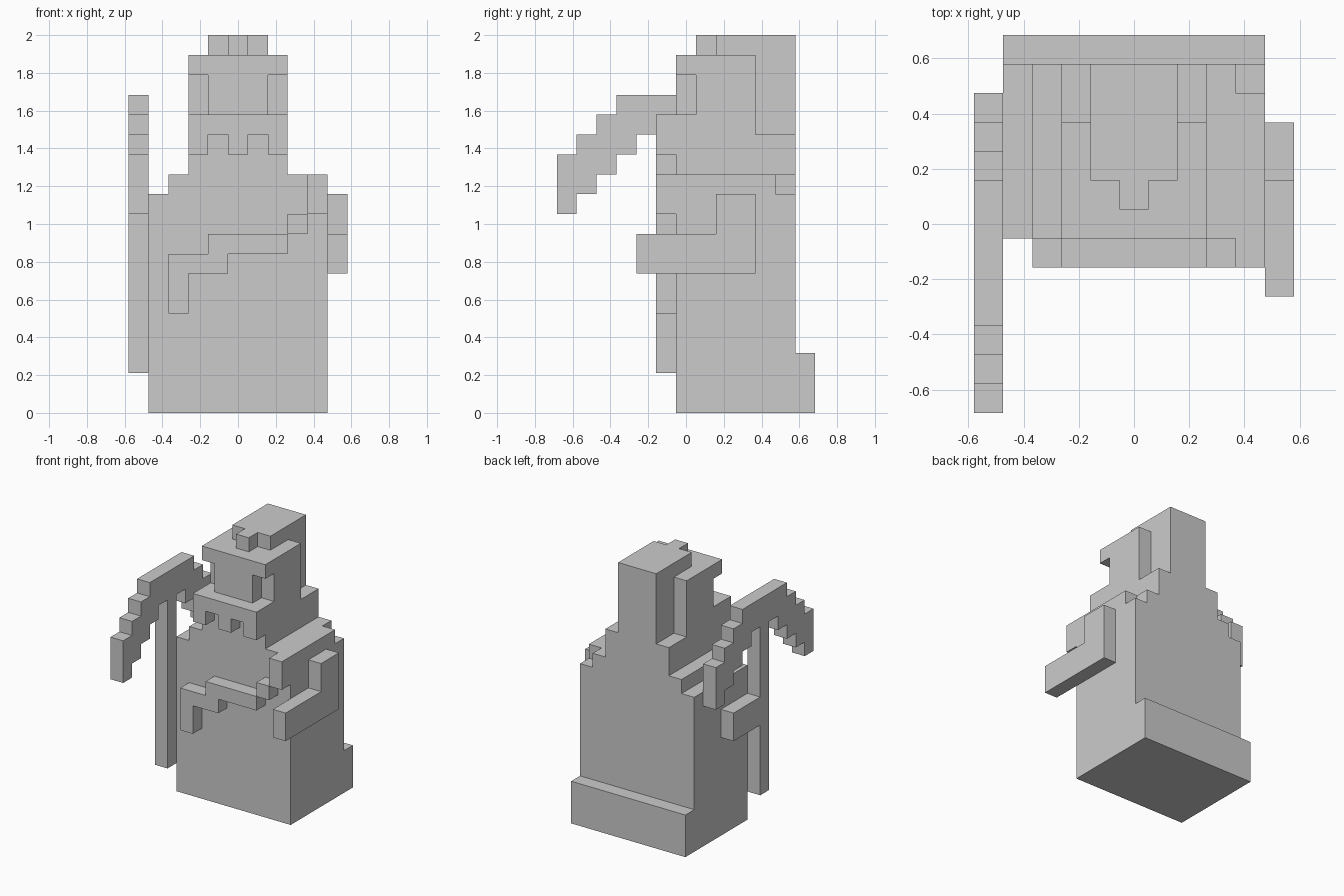
import bpy, bmesh
from mathutils import Vector

if "Cube" in bpy.data.objects:
    bpy.data.objects.remove(bpy.data.objects["Cube"])

V = 2 / 19                       # block size
ORIGIN = Vector((5.5, 6.5, 0))   # grid is 11 x 13 x 19 blocks


def prism(name, profile, axis, lo, hi):
    """Extrude a grid profile along x or y ('x': points are y,z; 'y': points are x,z)."""
    bm = bmesh.new()
    place = (lambda p: (lo, p[0], p[1])) if axis == 'x' else (lambda p: (p[0], lo, p[1]))
    face = bm.faces.new([bm.verts.new((Vector(place(p)) - ORIGIN) * V) for p in profile])
    out = bmesh.ops.extrude_face_region(bm, geom=[face])
    step = Vector((hi - lo, 0, 0) if axis == 'x' else (0, hi - lo, 0)) * V
    bmesh.ops.translate(bm, vec=step, verts=[g for g in out['geom'] if isinstance(g, bmesh.types.BMVert)])
    bmesh.ops.recalc_face_normals(bm, faces=bm.faces)
    mesh = bpy.data.meshes.new(name)
    bm.to_mesh(mesh)
    bm.free()
    obj = bpy.data.objects.new(name, mesh)
    bpy.context.collection.objects.link(obj)
    return obj


def box(name, x, y, z):
    """Block-aligned box given by (lo, hi) grid ranges."""
    return prism(name, [(y[0], z[0]), (y[1], z[0]), (y[1], z[1]), (y[0], z[1])], 'x', *x)


def stepped(start, columns):
    """Closed outline of side-by-side unit columns, each (bottom, top)."""
    pts = []
    for i, (b, t) in enumerate(columns):
        pts += [(start + i, b), (start + i + 1, b)]
    for i, (b, t) in reversed(list(enumerate(columns))):
        pts += [(start + i + 1, t), (start + i, t)]
    return [p for i, p in enumerate(pts) if p != pts[i - 1]]


# Robe body with trailing hem at the back
prism("robe", [(6, 0), (13, 0), (13, 3), (12, 3), (12, 11), (6, 11)], 'x', 1, 10)
box("shoulders", (2, 9), (6, 12), (11, 12))
box("right_shoulder_pad", (9, 10), (6, 11), (11, 12))

# Diagonal sash across the chest
prism("sash", stepped(2, [(5, 8), (7, 8), (7, 9), (8, 9), (8, 9), (8, 9)]), 'y', 5, 6)
box("sash_upper", (8, 9), (5, 6), (9, 10))
box("sash_shoulder", (9, 10), (5, 6), (10, 12))

# Head, with the sides of the face set back
box("neck", (3, 8), (6, 12), (12, 14))
box("jaw", (3, 8), (6, 10), (14, 15))
box("face", (4, 7), (6, 7), (15, 17))
box("head", (3, 8), (7, 10), (15, 17))
box("brow", (3, 8), (6, 10), (17, 18))

# Fringe of beard below the face
prism("beard", stepped(3, [(13, 15), (14, 15), (13, 15), (14, 15), (13, 15)]), 'y', 5, 6)

# Hair falling down the back, with a tuft on top
prism("back_hair", [(8, 18), (10, 18), (10, 14), (12, 14), (12, 19), (8, 19)], 'x', 4, 7)
box("hair_tuft", (5, 6), (7, 8), (18, 19))

# Arms
prism("right_arm", [(4, 7), (10, 7), (10, 11), (8, 11), (8, 9), (4, 9)], 'x', 10, 11)
box("left_arm", (0, 1), (6, 9), (7, 9))

# Pickaxe: symmetric curved head on a long handle
half = [(10, 13), (11, 14), (12, 15), (13, 16), (14, 16)]
prism("pickaxe_head", stepped(0, half + [(14, 16)] + half[::-1]), 'x', 0, 1)
box("pickaxe_handle", (0, 1), (5, 6), (2, 14))
